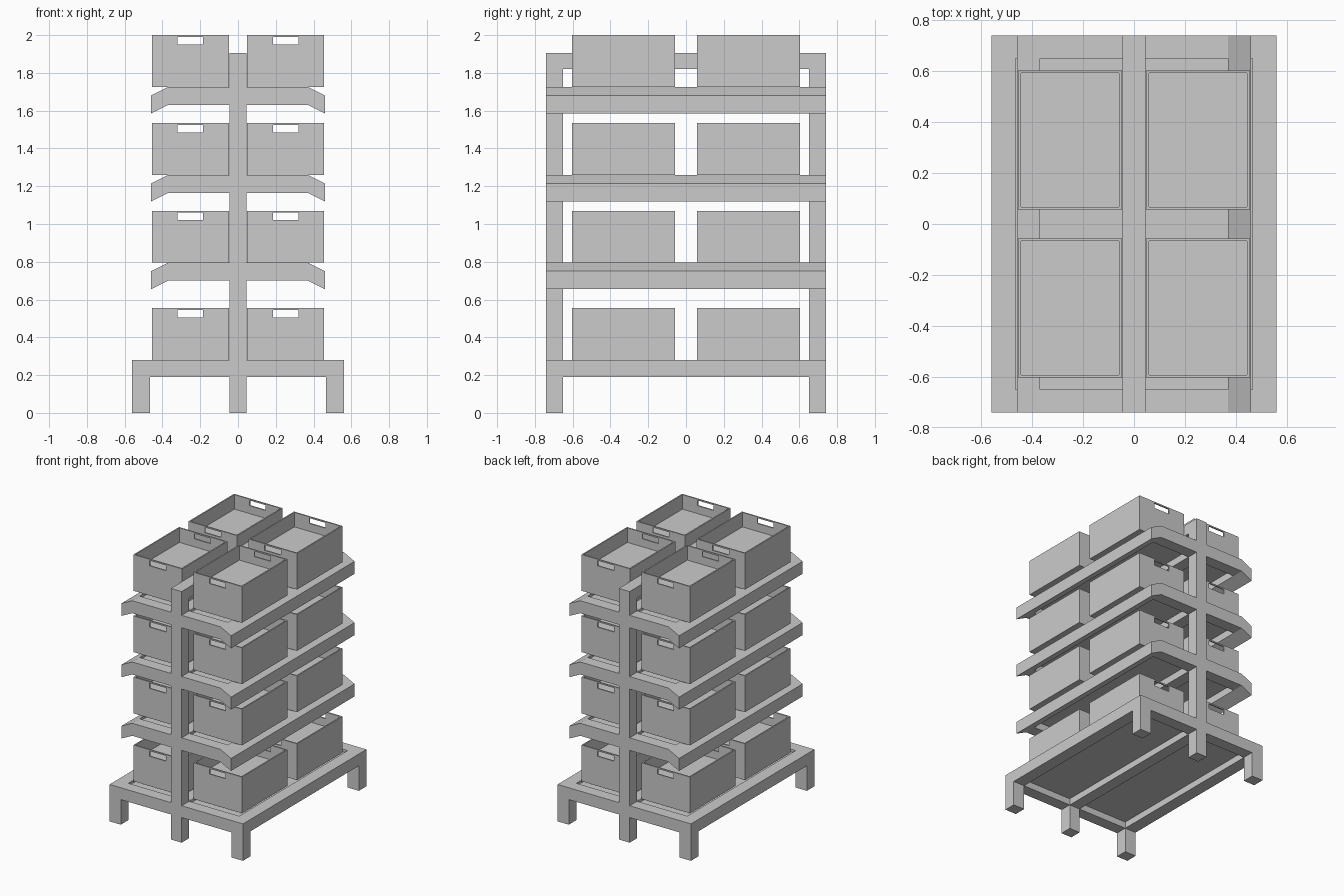
import bpy, bmesh

if "Cube" in bpy.data.objects:
    bpy.data.objects.remove(bpy.data.objects["Cube"])

HALF_Y, RAIL, POST = 0.74, 0.09, 0.045   # half depth, rail width, half post width
INNER_Y = HALF_Y - RAIL
SHELF_TOPS = [0.795, 1.26, 1.725]
BASE_TOP = 0.28


def new_object(name, bm, z=0.0):
    bmesh.ops.recalc_face_normals(bm, faces=bm.faces)
    mesh = bpy.data.meshes.new(name)
    bm.to_mesh(mesh)
    bm.free()
    ob = bpy.data.objects.new(name, mesh)
    ob.location.z = z
    bpy.context.collection.objects.link(ob)
    return ob


def prism(name, profile, y0, y1, z=0.0):
    """Extrude an (x, z) profile along y."""
    bm = bmesh.new()
    face = bm.faces.new([bm.verts.new((x, y0, h)) for x, h in profile])
    ext = bmesh.ops.extrude_face_region(bm, geom=[face])
    verts = [g for g in ext["geom"] if isinstance(g, bmesh.types.BMVert)]
    bmesh.ops.translate(bm, verts=verts, vec=(0, y1 - y0, 0))
    return new_object(name, bm, z)


def box(name, x, y, z, at=0.0):
    """Box from (min, max) ranges."""
    rect = [(x[0], z[0]), (x[1], z[0]), (x[1], z[1]), (x[0], z[1])]
    return prism(name, rect, y[0], y[1], at)


def mirror(ob, x=True, y=False):
    mod = ob.modifiers.new("mirror", "MIRROR")
    mod.use_axis = (x, y, False)
    mod.use_mirror_merge = False
    return ob


def cut(ob, *cutters):
    """Subtract the cutters and bake the result into the mesh."""
    for c in cutters:
        mod = ob.modifiers.new("cut", "BOOLEAN")
        mod.operation, mod.solver, mod.object = "DIFFERENCE", "EXACT", c
    deps = bpy.context.evaluated_depsgraph_get()
    mesh = bpy.data.meshes.new_from_object(ob.evaluated_get(deps))
    ob.modifiers.clear()
    ob.data = mesh
    for c in cutters:
        bpy.data.objects.remove(c)
    return ob


# Base: rail frame, corner legs, centre beam, recessed floor panels
base = box("base_frame", (POST, 0.56), (-HALF_Y, HALF_Y), (0.19, BASE_TOP))
mirror(cut(base, box("cutter", (0, 0.465), (-INNER_Y, INNER_Y), (0, 1))))
mirror(box("corner_legs", (0.465, 0.56), (INNER_Y, HALF_Y), (0, 0.19)), y=True)
box("base_centre_beam", (-POST, POST), (-INNER_Y, INNER_Y), (0.19, BASE_TOP))
mirror(box("base_panels", (POST, 0.465), (-INNER_Y, INNER_Y), (0.24, 0.26)))

# End posts and the top beam joining them
mirror(box("posts", (-POST, POST), (INNER_Y, HALF_Y), (0, 1.905)), x=False, y=True)
box("top_beam", (-POST, POST), (-INNER_Y, INNER_Y), (1.82, 1.905))

# Shelves: frames with drooping outer rails (z = 0 is the shelf top)
wing = [(POST, 0), (0.37, 0), (0.46, -0.045), (0.46, -0.14), (0.37, -0.095), (POST, -0.095)]
for i, top in enumerate(SHELF_TOPS, 1):
    frame = prism(f"shelf_frame_{i}", wing, -HALF_Y, HALF_Y)
    cut(frame, box("cutter", (0, 0.37), (-INNER_Y, INNER_Y), (-1, 1)))
    frame.location.z = top
    mirror(frame)
    box(f"shelf_beam_{i}", (-POST, POST), (-INNER_Y, INNER_Y), (-0.095, 0), top)
    mirror(box(f"shelf_panels_{i}", (POST, 0.37), (-INNER_Y, INNER_Y), (-0.04, -0.02), top))

# Crates: thin-walled, filled up to below the rim, hand slots in both ends
crate = box("crates_base", (0.048, 0.455), (0.057, 0.603), (0, 0.275))
cut(crate,
    box("cutter_inside", (0.058, 0.445), (0.067, 0.593), (0.165, 0.4)),
    box("cutter_slot", (0.184, 0.319), (0, 0.7), (0.225, 0.265)))
crate.location.z = BASE_TOP
mirror(crate, y=True)
for i, top in enumerate(SHELF_TOPS, 1):
    level = bpy.data.objects.new(f"crates_shelf_{i}", crate.data)
    level.location.z = top
    bpy.context.collection.objects.link(level)
    mirror(level, y=True)
